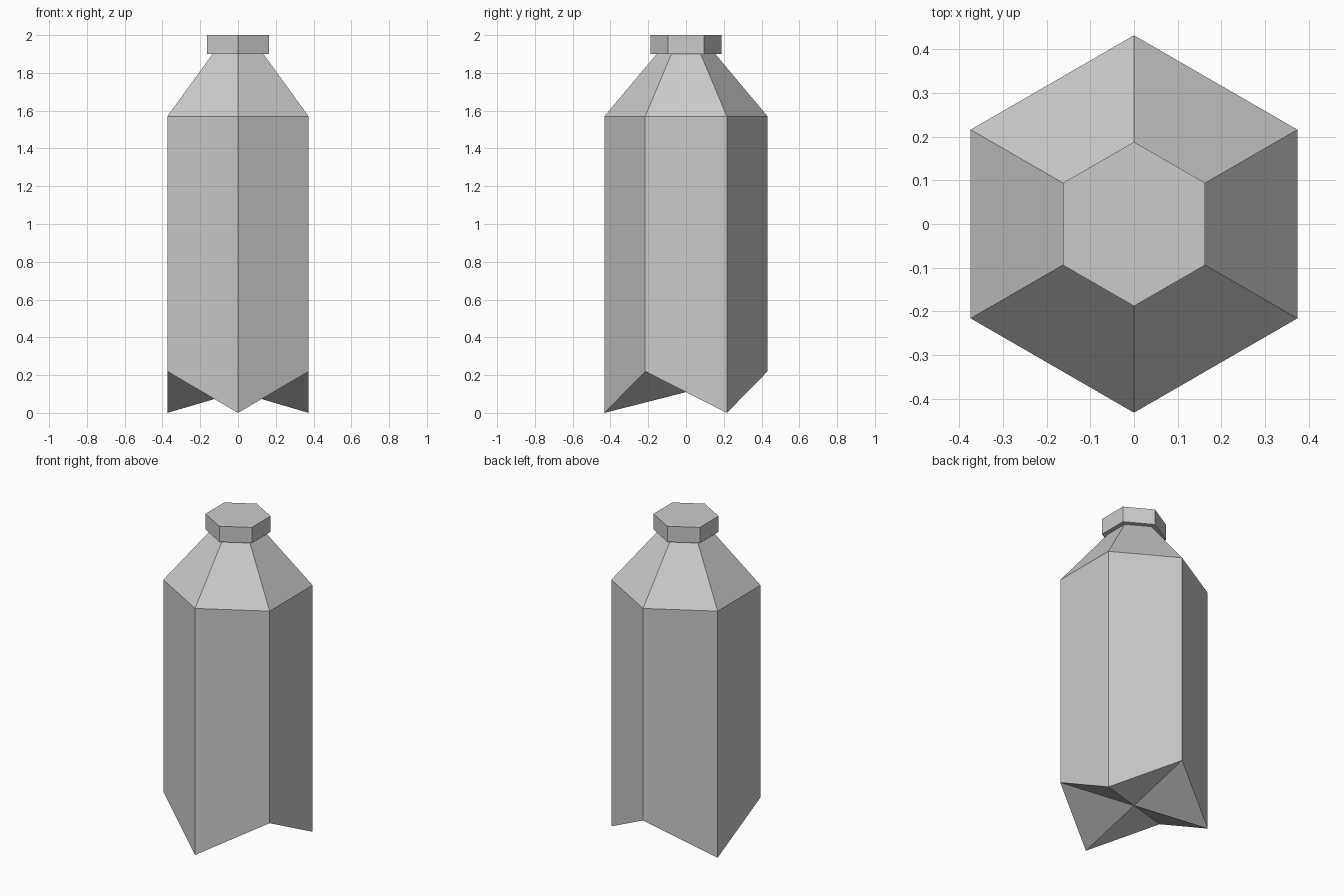
import bpy, bmesh, math

if "Cube" in bpy.data.objects:
    bpy.data.objects.remove(bpy.data.objects["Cube"])

SIDES = 6


def ring(bm, radius, heights):
    """Hexagonal ring with its first corner at the front; heights alternate."""
    verts = []
    for i in range(SIDES):
        a = -math.pi / 2 + i * 2 * math.pi / SIDES
        verts.append(bm.verts.new((radius * math.cos(a), radius * math.sin(a),
                                   heights[i % len(heights)])))
    return verts


def hex_loft(name, sections, bottom_centre=None):
    """Loft hexagonal rings, closed by a top cap and a flat or fanned bottom."""
    bm = bmesh.new()
    rings = [ring(bm, r, zs) for r, zs in sections]
    for low, high in zip(rings, rings[1:]):
        for i in range(SIDES):
            j = (i + 1) % SIDES
            bm.faces.new((low[i], low[j], high[j], high[i]))
    bm.faces.new(rings[-1])
    base = rings[0]
    if bottom_centre is None:
        bm.faces.new(base[::-1])
    else:
        centre = bm.verts.new((0, 0, bottom_centre))
        for i in range(SIDES):
            bm.faces.new((base[(i + 1) % SIDES], base[i], centre))
    bmesh.ops.recalc_face_normals(bm, faces=bm.faces)
    mesh = bpy.data.meshes.new(name)
    bm.to_mesh(mesh)
    bm.free()
    obj = bpy.data.objects.new(name, mesh)
    bpy.context.collection.objects.link(obj)
    return obj


# Bottle body: zigzag three-footed base, straight sides, tapered shoulder
hex_loft("bottle_body",
         [(0.432, (0.0, 0.22)), (0.432, (1.57,)), (0.155, (1.9,))],
         bottom_centre=0.11)

# Cap: short hexagonal prism overhanging the neck
hex_loft("bottle_cap", [(0.188, (1.9,)), (0.188, (2.0,))])
